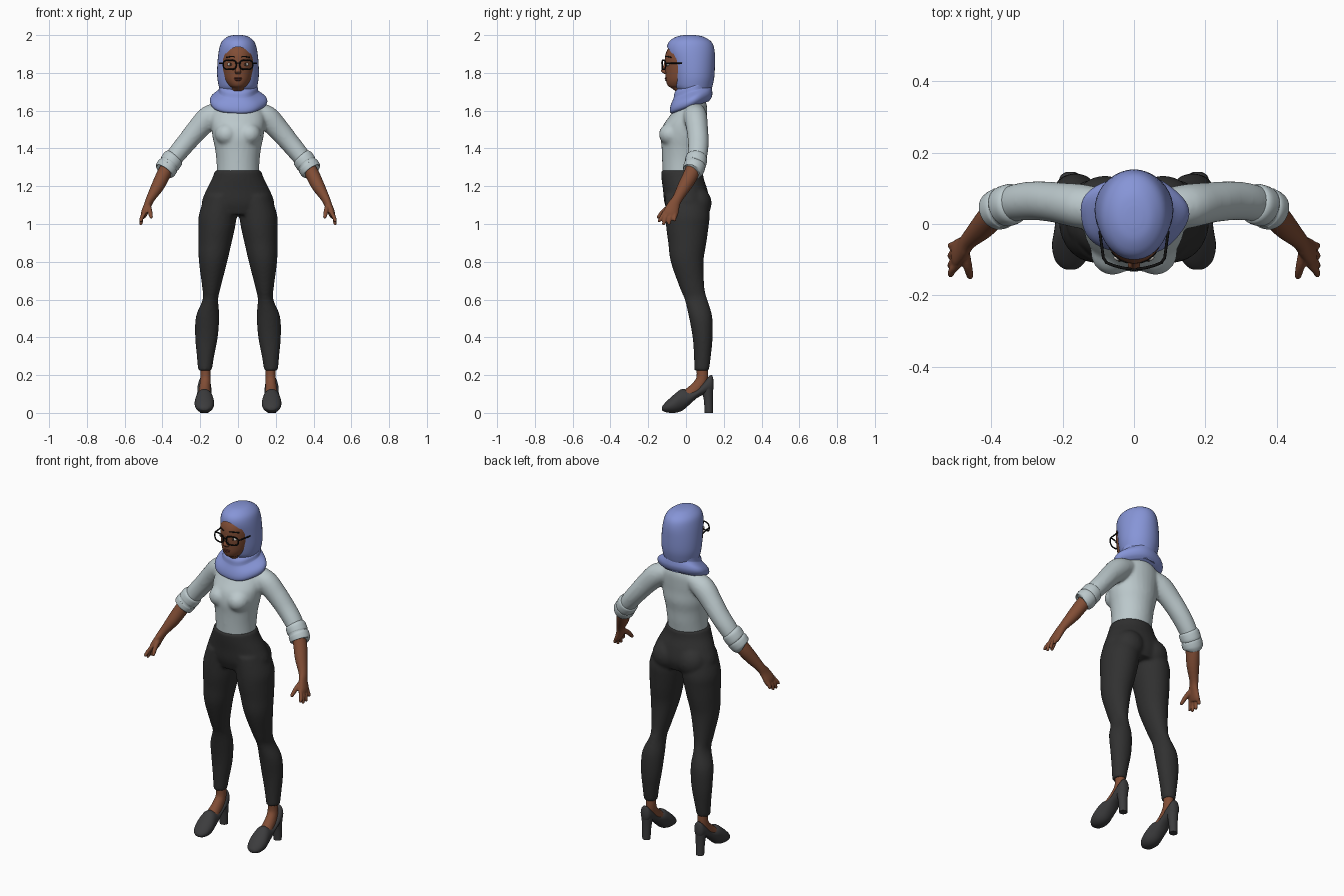
import bpy, bmesh, math
from mathutils import Vector

if "Cube" in bpy.data.objects:
    bpy.data.objects.remove(bpy.data.objects["Cube"])


def material(name, rgb):
    m = bpy.data.materials.new(name)
    m.use_nodes = True
    m.diffuse_color = (*rgb, 1)
    m.node_tree.nodes["Principled BSDF"].inputs["Base Color"].default_value = (*rgb, 1)
    return m


SCARF = material("periwinkle scarf", (.24, .30, .68))
SHIRT = material("pale grey shirt", (.50, .58, .60))
TROUSERS = material("charcoal trousers", (.03, .03, .03))
SHOES = material("dark grey shoes", (.045, .045, .047))
SKIN = material("brown skin", (.22, .075, .036))
LIPS = material("dark lips", (.13, .035, .025))
BLACK = material("black frames", (.006, .006, .006))
WHITE = material("eye white", (.6, .58, .55))
IRIS = material("dark iris", (.02, .009, .005))
UP, FORWARD = Vector((0, 0, 1)), Vector((0, -1, 0))


def spline(pts, steps):
    """Smooth interpolation through rows of (x, y, z, radius a, radius b)."""
    out = []
    for i in range(len(pts) - 1):
        p0, p1 = pts[max(i - 1, 0)], pts[i]
        p2, p3 = pts[i + 1], pts[min(i + 2, len(pts) - 1)]
        for s in range(steps):
            t = s / steps
            out.append([b + t / 2 * (c - a + t * (2*a - 5*b + 4*c - d + t * (3*(b - c) + d - a)))
                        for a, b, c, d in zip(p0, p1, p2, p3)])
    return out + [list(pts[-1])]


def loft(bm, pts, side=1, axis=None, seg=28, steps=4, ripple=0):
    """Skin elliptical rings along a path; axis fixes the ring plane."""
    rows = spline(pts, steps)
    rings = []
    for i, (x, y, z, a, b) in enumerate(rows):
        t = axis or Vector(rows[min(i + 1, len(rows) - 1)][:3]) - Vector(rows[max(i - 1, 0)][:3])
        t = t.normalized()
        u = (Vector((1, 0, 0)) - t * t.x).normalized()
        v = t.cross(u)
        ring = []
        for k in range(seg):
            w = math.tau * k / seg
            r = 1 + ripple * math.sin(5 * w + 1)
            p = Vector((x, y, z)) + (u * a * math.cos(w) + v * b * math.sin(w)) * r
            ring.append(bm.verts.new((p.x * side, p.y, p.z)))
        rings.append(ring)
    for lo, hi in zip(rings, rings[1:]):
        for k in range(seg):
            j = (k + 1) % seg
            bm.faces.new((lo[k], lo[j], hi[j], hi[k]))
    bm.faces.new(rings[0])
    bm.faces.new(rings[-1])


def ball(bm, center, size):
    new = bmesh.ops.create_uvsphere(bm, u_segments=20, v_segments=12, radius=1)["verts"]
    for v in new:
        v.co = Vector(c + s * k for c, s, k in zip(center, size, v.co))


def finish(bm, name, mat, voxel=0, smooth=4, cutter=None):
    """Make the object; a voxel size fuses overlapping volumes into one skin."""
    bmesh.ops.recalc_face_normals(bm, faces=bm.faces)
    mesh = bpy.data.meshes.new(name)
    bm.to_mesh(mesh)
    bm.free()
    ob = bpy.data.objects.new(name, mesh)
    bpy.context.collection.objects.link(ob)
    mesh.materials.append(mat)
    bpy.ops.object.select_all(action='DESELECT')
    ob.select_set(True)
    bpy.context.view_layer.objects.active = ob
    if voxel:
        m = ob.modifiers.new("fuse", 'REMESH')
        m.mode, m.voxel_size = 'VOXEL', voxel
        s = ob.modifiers.new("relax", 'SMOOTH')
        s.factor, s.iterations = .5, smooth
    if cutter:
        m = ob.modifiers.new("opening", 'BOOLEAN')
        m.operation, m.object, m.solver = 'DIFFERENCE', cutter, 'EXACT'
    for m in list(ob.modifiers):
        bpy.ops.object.modifier_apply(modifier=m.name)
    bpy.ops.object.shade_smooth_by_angle(angle=math.radians(50))
    return ob


def wire(name, points, radius, mat, cyclic=False):
    c = bpy.data.curves.new(name, 'CURVE')
    c.dimensions, c.bevel_depth, c.bevel_resolution = '3D', radius, 2
    s = c.splines.new('POLY')
    s.points.add(len(points) - 1)
    for sp, p in zip(s.points, points):
        sp.co = (*p, 1)
    s.use_cyclic_u = cyclic
    s.use_smooth = c.use_fill_caps = True
    c.materials.append(mat)
    bpy.context.collection.objects.link(bpy.data.objects.new(name, c))


def stack(rows):
    """Rows of (z, y, half width, half depth) on the centre line."""
    return [(0, y, z, a, b) for z, y, a, b in rows]


# Shirt: torso, bust and sleeves fused
bm = bmesh.new()
loft(bm, stack([(1.255, -.022, .112, .102), (1.33, -.017, .114, .109), (1.40, -.015, .122, .114),
                (1.46, -.012, .135, .122), (1.52, -.006, .142, .116), (1.57, .012, .142, .1),
                (1.62, .03, .125, .082), (1.66, .04, .08, .06), (1.69, .04, .05, .05)]), axis=UP)
for side in (1, -1):
    ball(bm, (side * .06, -.078, 1.475), (.062, .066, .06))
    loft(bm, [(.08, .04, 1.595, .05, .058), (.15, .05, 1.565, .064, .062), (.215, .06, 1.5, .058, .057),
              (.27, .065, 1.435, .053, .055), (.32, .062, 1.375, .05, .053),
              (.365, .052, 1.315, .044, .048)], side)
finish(bm, "shirt", SHIRT, .009, 6)

# Rolled cuffs
for side, label in ((1, "left"), (-1, "right")):
    bm = bmesh.new()
    loft(bm, [(.335, .058, 1.358, .046, .048), (.342, .056, 1.349, .056, .057), (.36, .05, 1.322, .057, .058),
              (.366, .047, 1.314, .053, .055), (.372, .045, 1.306, .058, .058),
              (.388, .037, 1.282, .056, .055), (.391, .035, 1.278, .044, .046)], side)
    finish(bm, label + "_cuff", SHIRT)

# Trousers: pelvis, seat and legs fused
bm = bmesh.new()
loft(bm, stack([(1.285, -.022, .121, .111), (1.24, -.018, .138, .112), (1.18, -.004, .168, .118),
                (1.11, .006, .192, .12), (1.05, .008, .16, .1)]), axis=UP)
for side in (1, -1):
    ball(bm, (side * .082, .06, 1.11), (.085, .076, .085))
    loft(bm, [(.085, 0, 1.15, .09, .11), (.106, .008, 1.05, .101, .117), (.113, .007, .98, .097, .112),
              (.122, .007, .9, .088, .101), (.132, .006, .8, .075, .087), (.141, .033, .66, .048, .065),
              (.146, .053, .6, .041, .06), (.161, .077, .51, .062, .062), (.167, .088, .4, .06, .053),
              (.172, .087, .3, .046, .045), (.175, .083, .225, .037, .039)], side, axis=UP)
finish(bm, "trousers", TROUSERS, .009, 5)

for side, label in ((1, "left"), (-1, "right")):
    # Forearm and hand
    bm = bmesh.new()
    loft(bm, [(.355, .055, 1.335, .036, .038), (.395, .025, 1.26, .037, .04), (.425, -.008, 1.2, .034, .036),
              (.463, -.045, 1.135, .023, .027), (.478, -.065, 1.1, .02, .033),
              (.495, -.08, 1.06, .018, .04), (.502, -.087, 1.04, .013, .036)], side)
    for base, tip, low in ((-.112, -.142, 1.01), (-.092, -.118, .994), (-.072, -.09, .996), (-.054, -.06, 1.013)):
        loft(bm, [(.492, base, 1.065, .011, .011), (.51, (base + tip) / 2 - .004, 1.032, .0105, .0105),
                  (.514, tip, low + .006, .009, .009), (.514, tip, low, .004, .004)], side, seg=12)
    loft(bm, [(.476, -.07, 1.1, .014, .016), (.467, -.115, 1.07, .013, .014),
              (.46, -.145, 1.038, .01, .01), (.459, -.15, 1.03, .005, .005)], side, seg=12)
    finish(bm, label + "_forearm_and_hand", SKIN, .0045, 3)

    # Ankle and foot
    bm = bmesh.new()
    loft(bm, [(.172, .083, .26, .026, .03), (.172, .085, .18, .028, .031),
              (.176, .052, .125, .031, .036), (.178, 0, .085, .036, .035)], side)
    finish(bm, label + "_foot", SKIN, .006, 3)

    # Heeled shoe: rows of (y, sole height, top height, half width)
    bm = bmesh.new()
    profile = [(.146, .13, .17, .012), (.135, .105, .202, .028), (.105, .1, .175, .036),
               (.06, .08, .128, .038), (.02, .045, .118, .041), (-.02, .012, .127, .046),
               (-.06, 0, .1, .052), (-.1, .002, .064, .044), (-.122, .01, .04, .025), (-.128, .015, .03, .01)]
    loft(bm, [(.178, y, (lo + hi) / 2, w, (hi - lo) / 2) for y, lo, hi, w in profile], side, axis=FORWARD)
    finish(bm, label + "_shoe", SHOES)
    bm = bmesh.new()
    loft(bm, [(.178, .112, .13, .032, .032), (.178, .118, .07, .026, .024), (.178, .121, 0, .023, .022)], side, axis=UP)
    finish(bm, label + "_heel", SHOES)

# Head, nose and lips
bm = bmesh.new()
loft(bm, stack([(1.68, .03, .05, .055), (1.718, -.02, .036, .055), (1.732, -.03, .048, .066),
                (1.76, -.018, .068, .088), (1.80, -.004, .081, .105), (1.85, 0, .087, .112),
                (1.9, 0, .087, .108), (1.94, .01, .077, .095), (1.975, .02, .045, .055)]), axis=UP)
finish(bm, "head", SKIN)
bm = bmesh.new()
loft(bm, stack([(1.865, -.104, .008, .008), (1.835, -.11, .009, .011), (1.812, -.116, .015, .016),
                (1.803, -.113, .017, .014), (1.794, -.106, .011, .008)]), axis=UP, seg=16)
finish(bm, "nose", SKIN)
bm = bmesh.new()
ball(bm, (0, -.104, 1.772), (.021, .009, .005))
ball(bm, (0, -.102, 1.763), (.018, .009, .006))
finish(bm, "lips", LIPS)

# Eyes, brows and spectacles
for side, label in ((1, "left"), (-1, "right")):
    for part, mat, y, size in (("eye", WHITE, -.094, (.017, .01, .009)), ("iris", IRIS, -.1, (.007, .006, .007))):
        bm = bmesh.new()
        ball(bm, (side * .04, y, 1.845), size)
        finish(bm, label + "_" + part, mat)
    wire(label + "_brow", [(side * x, -.11 * math.sqrt(1 - (x / .087) ** 2), 1.881 + .006 * math.sin(x * 50))
                           for x in (.018, .03, .042, .054, .062)], .0035, BLACK)
    rim = []
    for k in range(32):
        c, s = math.cos(math.tau * k / 32), math.sin(math.tau * k / 32)
        x = .044 + .034 * math.copysign(abs(c) ** .7, c)
        rim.append((side * x, -.126 + 3 * x * x, 1.843 + .025 * math.copysign(abs(s) ** .7, s)))
    wire(label + "_lens_rim", rim, .004, BLACK, True)
    wire(label + "_temple", [(side * .077, -.108, 1.852), (side * .086, -.095, 1.852), (side * .096, -.02, 1.85)],
         .004, BLACK)
wire("spectacle_bridge", [(-.012, -.126, 1.85), (0, -.129, 1.853), (.012, -.126, 1.85)], .0035, BLACK)

# Head scarf hood with a face opening
bm = bmesh.new()
loft(bm, [(0, -.3, 1.835, .08, .103), (0, -.03, 1.835, .08, .103)], axis=FORWARD, seg=48, steps=1)
cutter = finish(bm, "face_opening_cutter", SCARF)
bm = bmesh.new()
loft(bm, stack([(2.0, .02, .022, .028), (1.992, .02, .054, .07), (1.965, .022, .086, .112),
                (1.92, .025, .101, .126), (1.85, .035, .109, .118), (1.78, .04, .11, .11),
                (1.73, .04, .102, .1), (1.70, .045, .094, .086), (1.65, .04, .1, .085)]), axis=UP, seg=40)
finish(bm, "scarf_hood", SCARF, cutter=cutter)
bpy.data.objects.remove(cutter)

# Draped scarf collar, lower at the front
bm = bmesh.new()
loft(bm, stack([(1.745, .04, .08, .08), (1.728, .038, .1, .098), (1.706, .035, .104, .1),
                (1.696, .032, .11, .1), (1.672, .028, .143, .108), (1.65, .026, .152, .112),
                (1.63, .024, .143, .108), (1.618, .024, .12, .095)]), axis=UP, seg=48, ripple=.025)
for v in bm.verts:
    v.co.z += .35 * (v.co.y - .03)
finish(bm, "scarf_collar", SCARF)
